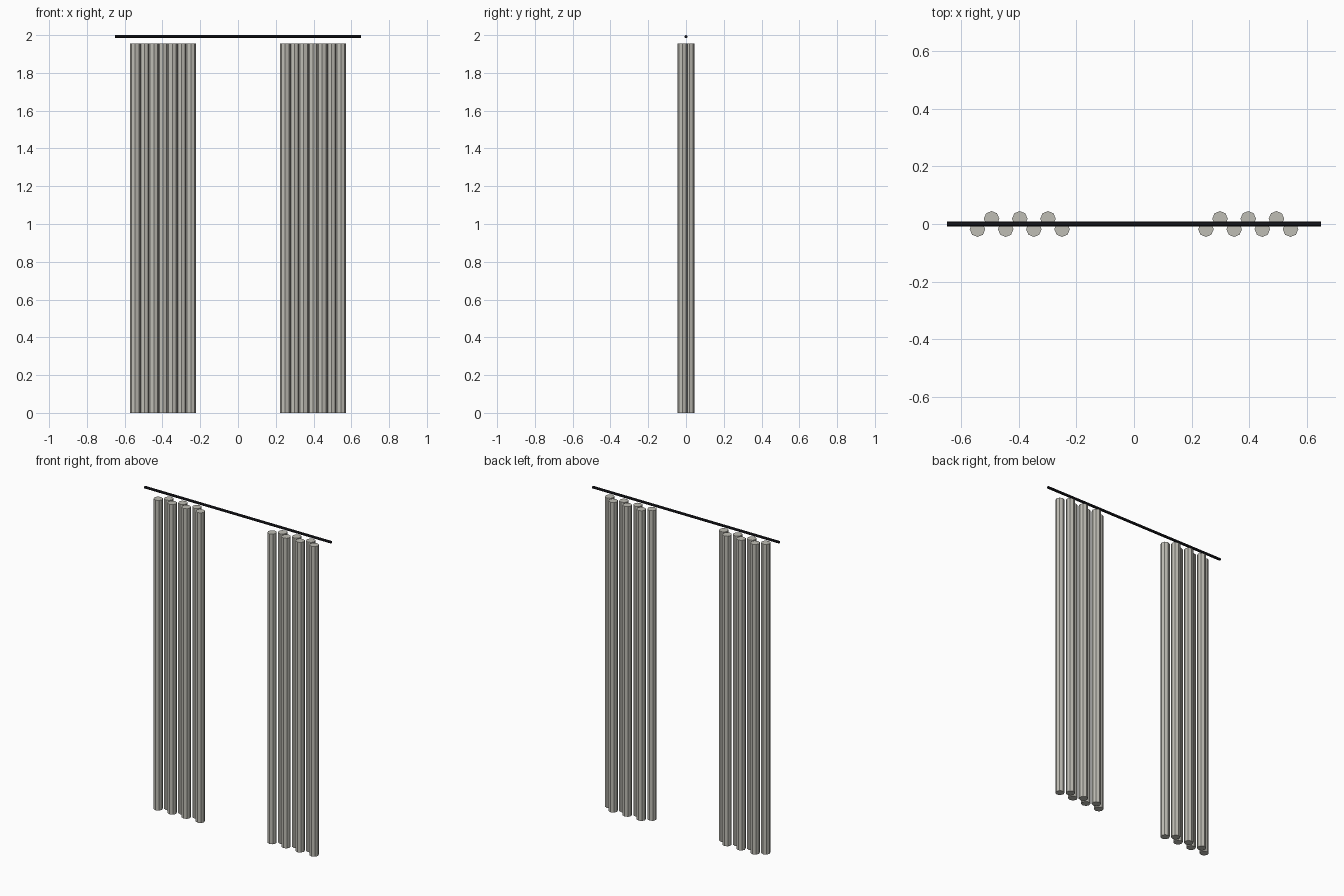
import bpy
import math

cube = bpy.data.objects.get("Cube")
if cube:
    bpy.data.objects.remove(cube, do_unlink=True)


def make_material(name, color):
    mat = bpy.data.materials.new(name)
    mat.use_nodes = True
    mat.diffuse_color = color
    mat.node_tree.nodes["Principled BSDF"].inputs["Base Color"].default_value = color
    return mat


def add_cylinder(name, radius, depth, location, mat, rotation=(0, 0, 0)):
    bpy.ops.mesh.primitive_cylinder_add(
        vertices=8, radius=radius, depth=depth, location=location, rotation=rotation)
    obj = bpy.context.object
    obj.name = name
    obj.data.materials.append(mat)
    return obj


fabric = make_material("warm grey fabric", (0.52, 0.51, 0.46, 1))
metal = make_material("dark metal", (0.012, 0.012, 0.016, 1))

# Curtain rod
add_cylinder("curtain_rod", 0.008, 1.3, (0, 0, 1.992), metal, (0, math.pi / 2, 0))

# Two curtains, each a zigzag row of seven round folds
FOLDS = 7
HEIGHT = 1.955
for side, label in ((1, "left"), (-1, "right")):
    for i in range(FOLDS):
        x = side * (0.25 + i * 0.049)
        y = -0.018 if i % 2 == 0 else 0.018
        add_cylinder(f"{label}_curtain_fold_{i + 1}", 0.027, HEIGHT,
                     (x, y, HEIGHT / 2), fabric)
